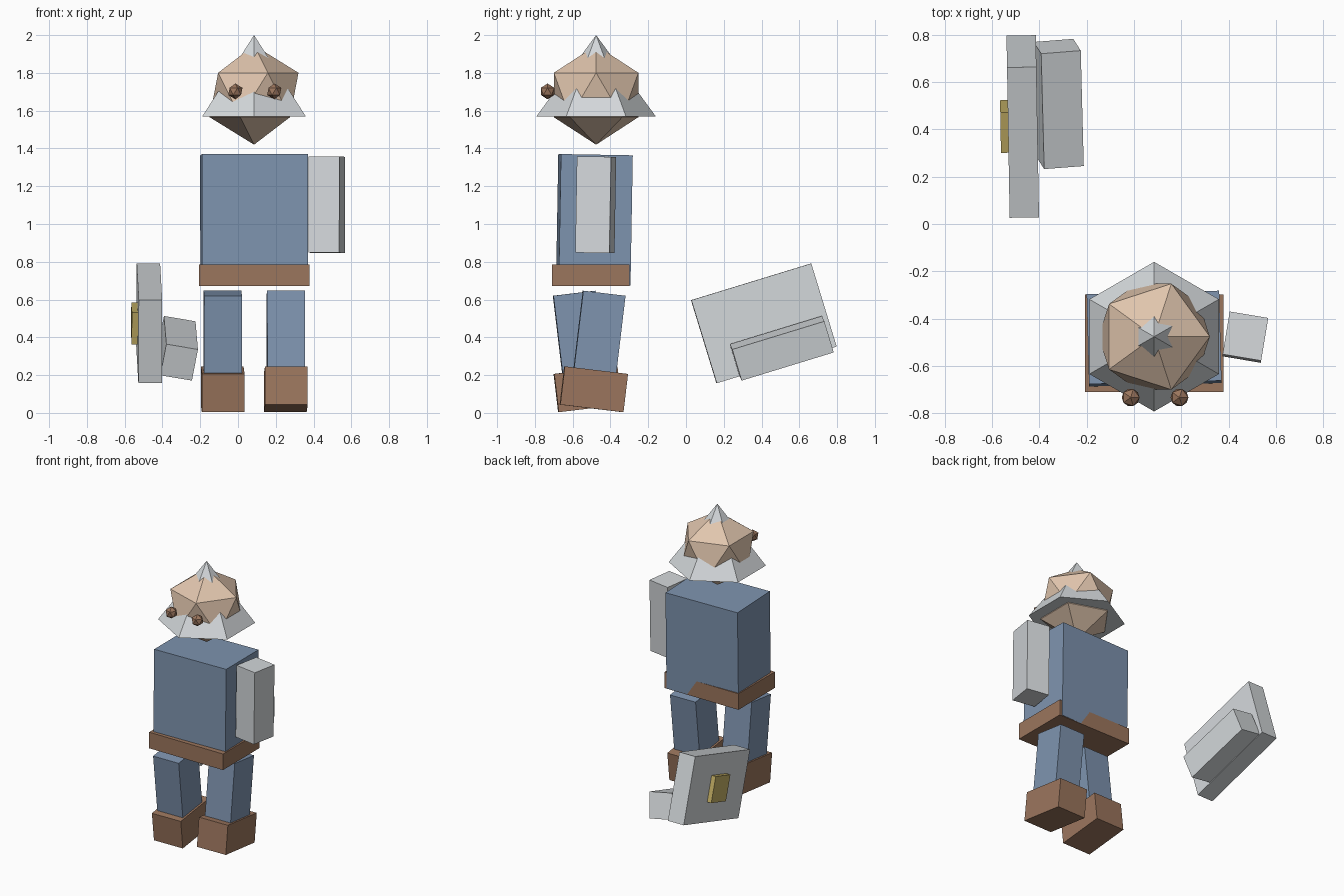
import bpy
from math import radians

cube = bpy.data.objects.get("Cube")
if cube:
    bpy.data.objects.remove(cube, do_unlink=True)


def material(name, rgb):
    mat = bpy.data.materials.new(name)
    mat.use_nodes = True
    mat.diffuse_color = (*rgb, 1)
    mat.node_tree.nodes["Principled BSDF"].inputs["Base Color"].default_value = (*rgb, 1)
    return mat


blue = material("cloth blue", (0.21, 0.295, 0.43))
brown = material("leather brown", (0.33, 0.18, 0.11))
grey = material("pale grey", (0.66, 0.69, 0.71))
skin = material("skin", (0.75, 0.56, 0.42))
gold = material("dull gold", (0.55, 0.43, 0.13))


def finish(name, mat):
    obj = bpy.context.object
    obj.name = name
    obj.data.materials.append(mat)
    return obj


def box(name, mat, centre, size, turn=(0, 0, 0)):
    """Box rolled about y, then tilted about x, then turned about z (degrees)."""
    bpy.ops.mesh.primitive_cube_add(size=1, location=centre)
    obj = finish(name, mat)
    obj.scale = size
    obj.rotation_mode = 'YXZ'
    obj.rotation_euler = [radians(a) for a in turn]
    return obj


def ball(name, mat, centre, radius):
    bpy.ops.mesh.primitive_ico_sphere_add(subdivisions=1, radius=radius, location=centre)
    return finish(name, mat)


# Torso and belt
box("torso", blue, (0.085, -0.485, 1.022), (0.56, 0.38, 0.69), (-1, 0, 1.5))
box("belt", brown, (0.086, -0.504, 0.728), (0.585, 0.412, 0.115))

# Legs and boots, swung in opposite directions
for side, x, leg_y, boot_y, swing in (("left", 0.253, -0.46, -0.488, -6.8),
                                      ("right", -0.081, -0.565, -0.52, 6.8)):
    box(side + "_leg", blue, (x, leg_y, 0.41), (0.2, 0.225, 0.45), (swing, 0, 1))
    box(side + "_boot", brown, (x, boot_y, 0.125), (0.226, 0.337, 0.204), (swing, 0, 1))

# Arms: one hanging, one reaching back beside the shield
box("left_arm", grey, (0.47, -0.478, 1.102), (0.165, 0.183, 0.51), (-1, 0, -9.5))
box("right_arm", grey, (-0.318, 0.507, 0.342), (0.17, 0.51, 0.175), (17, 10, 1.5))

# Shield with its raised boss
box("shield", grey, (-0.47, 0.412, 0.474), (0.124, 0.664, 0.46), (17, 0, 1))
box("shield_boss", gold, (-0.545, 0.412, 0.472), (0.038, 0.178, 0.178), (17, 0, 1))

# Head with a six-sided cone passing through it as hat tip and beard
ball("head", skin, (0.085, -0.476, 1.683), 0.263)
bpy.ops.mesh.primitive_cone_add(vertices=6, radius1=0.316, depth=0.43,
                                location=(0.085, -0.476, 1.785))
finish("hat_and_beard", grey)

# Eyes
for side, x in (("left", 0.192), ("right", -0.014)):
    ball(side + "_eye", brown, (x, -0.733, 1.702), 0.042)
